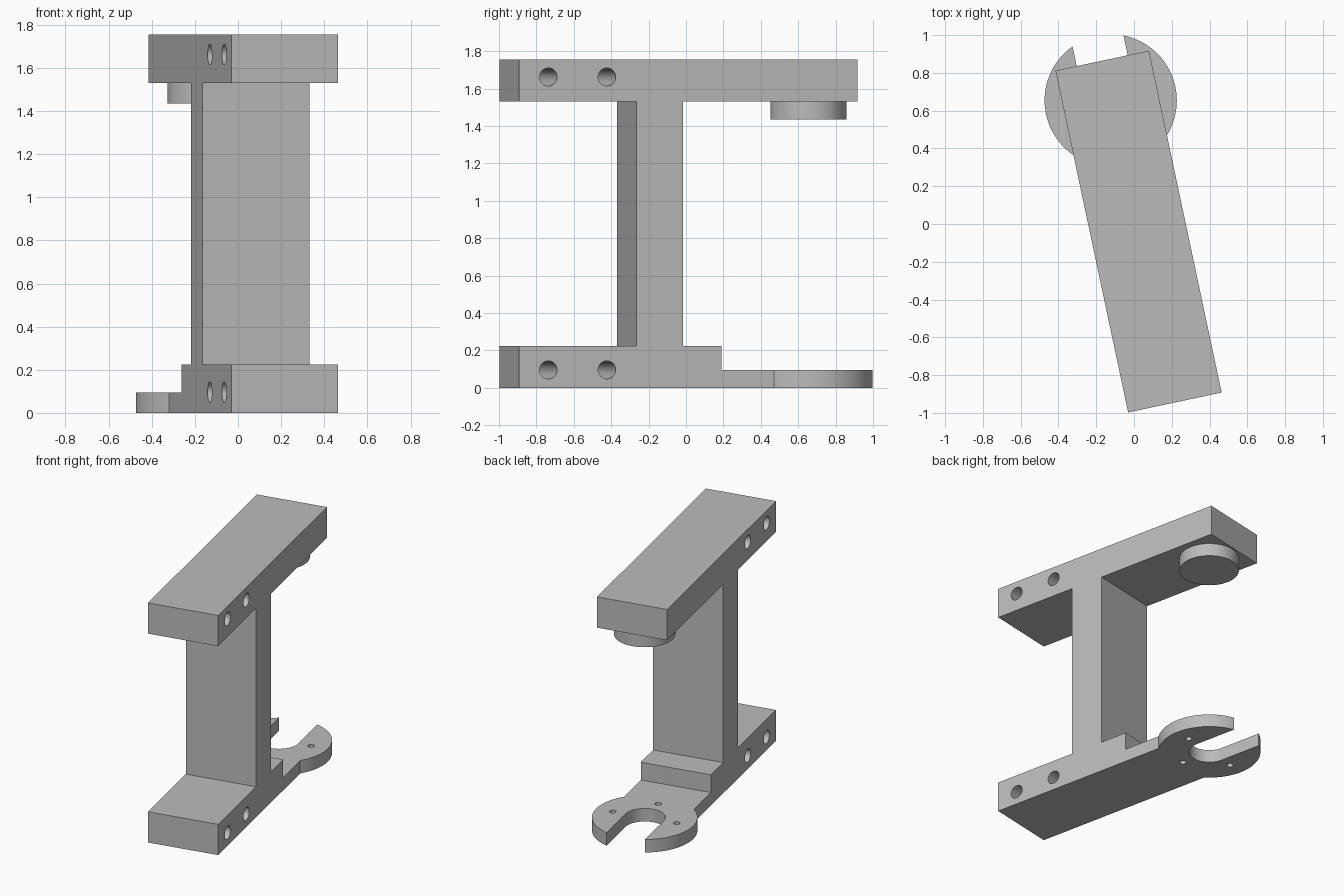
import bpy, bmesh
from math import acos, cos, sin, pi, radians
from mathutils import Matrix, Vector

if "Cube" in bpy.data.objects:
    bpy.data.objects.remove(bpy.data.objects["Cube"])

# Main dimensions
HALF_W = 0.253            # half the width of the bars
DISC_V, DISC_R = 1.635, 0.35
SLOT_R = 0.138
PLATE_Z = 0.095
STEP_V = 1.106
LOW_TOP, HIGH_BOTTOM, TOP = 0.225, 1.53, 1.755

# The whole bracket is turned on the ground plane
PLACE = Matrix.Translation((0.2165, -0.945, 0)) @ Matrix.Rotation(radians(12), 4, 'Z')

grey = bpy.data.materials.new("plain grey")
grey.use_nodes = True
colour = (0.5, 0.5, 0.5, 1)
grey.diffuse_color = colour
for node in grey.node_tree.nodes:
    if node.type == 'BSDF_PRINCIPLED':
        node.inputs["Base Color"].default_value = colour


def make_object(name, bm):
    bmesh.ops.recalc_face_normals(bm, faces=bm.faces)
    mesh = bpy.data.meshes.new(name)
    bm.to_mesh(mesh)
    bm.free()
    mesh.materials.append(grey)
    obj = bpy.data.objects.new(name, mesh)
    obj.matrix_world = PLACE
    bpy.context.collection.objects.link(obj)
    return obj


def extrude(name, points, offset):
    bm = bmesh.new()
    face = bm.faces.new([bm.verts.new(p) for p in points])
    new = bmesh.ops.extrude_face_region(bm, geom=[face])["geom"]
    verts = [g for g in new if isinstance(g, bmesh.types.BMVert)]
    bmesh.ops.translate(bm, verts=verts, vec=Vector(offset))
    return make_object(name, bm)


def cylinders(name, centres, radius, depth, sides, turn=Matrix()):
    bm = bmesh.new()
    for c in centres:
        bmesh.ops.create_cone(bm, cap_ends=True, segments=sides, radius1=radius,
                              radius2=radius, depth=depth,
                              matrix=Matrix.Translation(c) @ turn)
    return make_object(name, bm)


def drill(obj, cutter):
    mod = obj.modifiers.new("holes", 'BOOLEAN')
    mod.operation, mod.solver, mod.object = 'DIFFERENCE', 'EXACT', cutter
    cutter.hide_render = True
    bpy.context.view_layer.update()
    bpy.context.view_layer.objects.active = obj
    bpy.ops.object.modifier_apply(modifier=mod.name)
    bpy.data.objects.remove(cutter)


def arc(radius, start, end, steps):
    angles = [start + (end - start) * i / steps for i in range(steps + 1)]
    return [(radius * cos(a), DISC_V + radius * sin(a), 0) for a in angles]


# Frame: lower bar, column and upper bar as one side profile
col_front, col_back, arm_end = 0.642, 0.897, 1.85
profile = [(0, 0), (STEP_V, 0), (STEP_V, LOW_TOP), (col_back, LOW_TOP),
           (col_back, HIGH_BOTTOM), (arm_end, HIGH_BOTTOM), (arm_end, TOP),
           (0, TOP), (0, HIGH_BOTTOM), (col_front, HIGH_BOTTOM),
           (col_front, LOW_TOP), (0, LOW_TOP)]
frame = extrude("frame", [(-HALF_W, v, z) for v, z in profile], (2 * HALF_W, 0, 0))
bolt_holes = [(0, v, z) for v in (0.16, 0.48) for z in (0.096, 1.662)]
drill(frame, cylinders("bolt_hole_cutter", bolt_holes, 0.048, 0.8, 40,
                       Matrix.Rotation(pi / 2, 4, 'Y')))

# Forked plate: neck, round head and open slot
neck = -acos(HALF_W / DISC_R)
lip = acos(SLOT_R / DISC_R)
outline = [(-HALF_W, STEP_V, 0), (HALF_W, STEP_V, 0)]
outline += arc(DISC_R, neck, lip, 32)
outline += arc(SLOT_R, 0, -pi, 32)
outline += arc(DISC_R, pi - lip, pi - neck, 32)
fork = extrude("fork_plate", outline, (0, 0, PLATE_Z))
pin = 0.23
pin_holes = [(pin, DISC_V, 0), (-pin, DISC_V, 0), (0, DISC_V - pin, 0)]
drill(fork, cylinders("pin_hole_cutter", pin_holes, 0.022, 0.5, 24))

# Round boss under the upper arm
boss_z = 1.435
boss = cylinders("boss", [(0, DISC_V, (boss_z + HIGH_BOTTOM) / 2)], 0.203,
                 HIGH_BOTTOM - boss_z, 64)

# Smooth the round walls, keep the edges sharp
for obj in (frame, fork, boss):
    bpy.ops.object.select_all(action='DESELECT')
    obj.select_set(True)
    bpy.context.view_layer.objects.active = obj
    bpy.ops.object.shade_smooth_by_angle(angle=radians(30))
